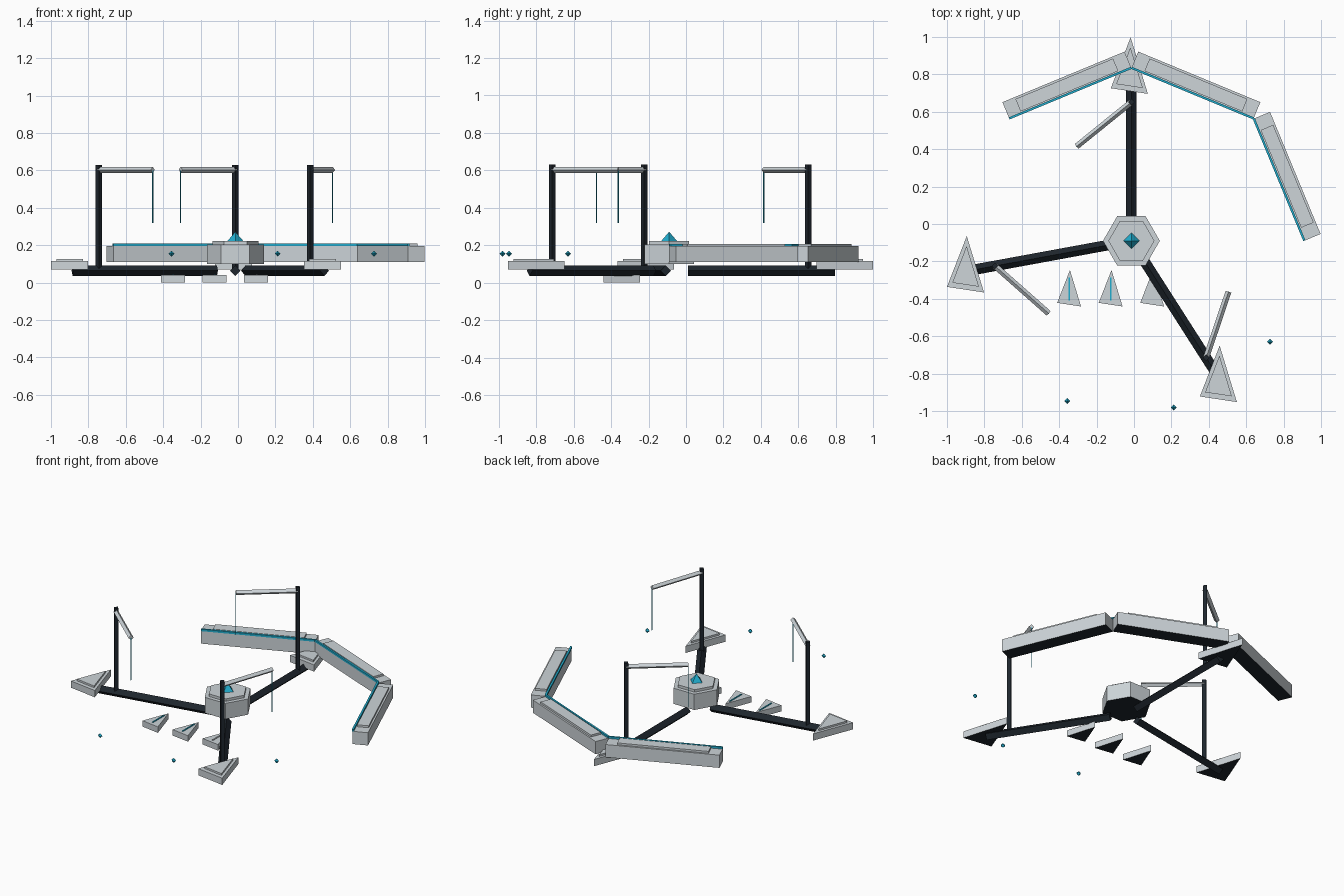
import bpy, bmesh
from math import sin, cos, pi, radians
from mathutils import Vector

if "Cube" in bpy.data.objects:
    bpy.data.objects.remove(bpy.data.objects["Cube"])


def material(name, rgb):
    m = bpy.data.materials.new(name)
    m.diffuse_color = (*rgb, 1)
    m.use_nodes = True
    m.node_tree.nodes["Principled BSDF"].inputs["Base Color"].default_value = m.diffuse_color
    return m


GREY = material("pale grey", (0.61, 0.66, 0.69))
DARK = material("dark navy", (0.013, 0.019, 0.026))
CYAN = material("bright cyan", (0.015, 0.42, 0.62))

HUB = Vector((-0.014, -0.09, 0))


def finish(name, bm, mat):
    bmesh.ops.recalc_face_normals(bm, faces=bm.faces)
    bm.normal_update()
    # Pale blocks have dark undersides
    if mat is GREY:
        for f in bm.faces:
            f.material_index = 1 if f.normal.z < -0.9 else 0
    me = bpy.data.meshes.new(name)
    bm.to_mesh(me)
    bm.free()
    me.materials.append(mat)
    if mat is GREY:
        me.materials.append(DARK)
    ob = bpy.data.objects.new(name, me)
    bpy.context.collection.objects.link(ob)
    return ob


def prism(name, outline, z0, z1, mat):
    """Vertical prism over a flat outline."""
    bm = bmesh.new()
    low = [bm.verts.new((x, y, z0)) for x, y in outline]
    high = [bm.verts.new((x, y, z1)) for x, y in outline]
    bm.faces.new(low)
    bm.faces.new(high)
    for i in range(len(low)):
        j = (i + 1) % len(low)
        bm.faces.new((low[i], low[j], high[j], high[i]))
    return finish(name, bm, mat)


def rod(name, a, b, r, mat):
    """Four-sided rod with its corners up, down, left and right."""
    a, b = Vector(a), Vector(b)
    d = (b - a).normalized()
    up = Vector((0, 1, 0)) if abs(d.z) > 0.9 else Vector((0, 0, 1))
    side = d.cross(up).normalized()
    up = side.cross(d)
    ring = [side * r, up * r, -side * r, -up * r]
    bm = bmesh.new()
    v0 = [bm.verts.new(a + o) for o in ring]
    v1 = [bm.verts.new(b + o) for o in ring]
    bm.faces.new(v0)
    bm.faces.new(v1)
    for i in range(4):
        j = (i + 1) % 4
        bm.faces.new((v0[i], v0[j], v1[j], v1[i]))
    return finish(name, bm, mat)


def octahedron(name, c, r, h, mat):
    c = Vector(c)
    bm = bmesh.new()
    ring = [bm.verts.new(c + Vector((r * cos(k * pi / 2), r * sin(k * pi / 2), 0)))
            for k in range(4)]
    for s in (h, -h):
        tip = bm.verts.new(c + Vector((0, 0, s)))
        for k in range(4):
            bm.faces.new((ring[k], ring[(k + 1) % 4], tip))
    return finish(name, bm, mat)


def polar(angle, dist, z=0.0):
    a = radians(angle)
    return HUB + Vector((dist * cos(a), dist * sin(a), z))


def hexagon(r):
    return [polar(60 * k, r)[:2] for k in range(6)]


def slab(name, p, d, n, along, across, z0, z1, mat):
    """Box spanning distance ranges along d and across n from p."""
    pts = [p + d * u + n * v for u, v in (
        (along[0], across[0]), (along[1], across[0]),
        (along[1], across[1]), (along[0], across[1]))]
    return prism(name, [q[:2] for q in pts], z0, z1, mat)


# Central hub with raised lid and crystal
prism("hub_body", hexagon(0.152), 0.10, 0.205, GREY)
prism("hub_lid", hexagon(0.123), 0.205, 0.222, GREY)
octahedron("hub_crystal", HUB + Vector((0, 0, 0.222)), 0.043, 0.05, CYAN)

# Spokes, end pads, masts, arms and hanging wires
TRIANGLE = [(0.004, 0.192), (-0.102, -0.08), (0.096, -0.11)]


def triangle(c, s):
    return [(c[0] + x * s, c[1] + y * s) for x, y in TRIANGLE]


spokes = [
    ("back", 90, (-0.022, 0.806), (-0.307, 0.415)),
    ("left", 190.4, (-0.898, -0.256), (-0.456, -0.478)),
    ("right", 302.6, (0.454, -0.842), (0.505, -0.362)),
]
for side, angle, pad, arm_end in spokes:
    rod(side + "_spoke", polar(angle, 0.10, 0.064), polar(angle, 0.885, 0.064), 0.028, DARK)
    prism(side + "_pad", triangle(pad, 1), 0.07, 0.115, GREY)
    prism(side + "_pad_top", triangle(pad, 0.72), 0.115, 0.127, GREY)
    mast = polar(angle, 0.742)
    rod(side + "_mast", mast + Vector((0, 0, 0.064)), mast + Vector((0, 0, 0.63)), 0.017, DARK)
    rod(side + "_arm", mast + Vector((0, 0, 0.603)), (*arm_end, 0.603), 0.016, GREY)
    rod(side + "_wire", (*arm_end, 0.32), (*arm_end, 0.60), 0.003, CYAN)

# Curved wall: three straight blocks on an arc around the hub
for k, (a0, a1) in enumerate(((135, 90), (90, 45), (45, 0))):
    p, q = polar(a0, 0.923), polar(a1, 0.923)
    length = (q - p).length
    d = (q - p).normalized()
    n = Vector((-d.y, d.x, 0))
    slab(f"wall_block_{k}", p, d, n, (0, length), (0, 0.096), 0.11, 0.195, GREY)
    slab(f"wall_top_{k}", p, d, n, (0.1 * length, 0.9 * length), (0.013, 0.085),
         0.195, 0.208, GREY)
    slab(f"wall_glow_strip_{k}", p, d, n, (0, length), (-0.004, 0.008), 0.195, 0.208, CYAN)

# Low triangular steps with a centre line, the last one unlit
for k in range(3):
    c = (-0.345 + 0.222 * k, -0.37)
    prism(f"step_{k}", triangle(c, 0.645), 0, 0.04, GREY)
    strip = [(c[0] + x, c[1] + y) for x, y in
             ((-0.004, -0.04), (0.004, -0.04), (0.004, 0.085), (-0.004, 0.085))]
    prism(f"step_line_{k}", strip, 0.038, 0.044, CYAN if k < 2 else GREY)

# Small floating shards
for k, (x, y) in enumerate(((0.727, -0.63), (-0.356, -0.946), (0.212, -0.981))):
    octahedron(f"shard_{k}", (x, y, 0.155), 0.016, 0.016, CYAN)
